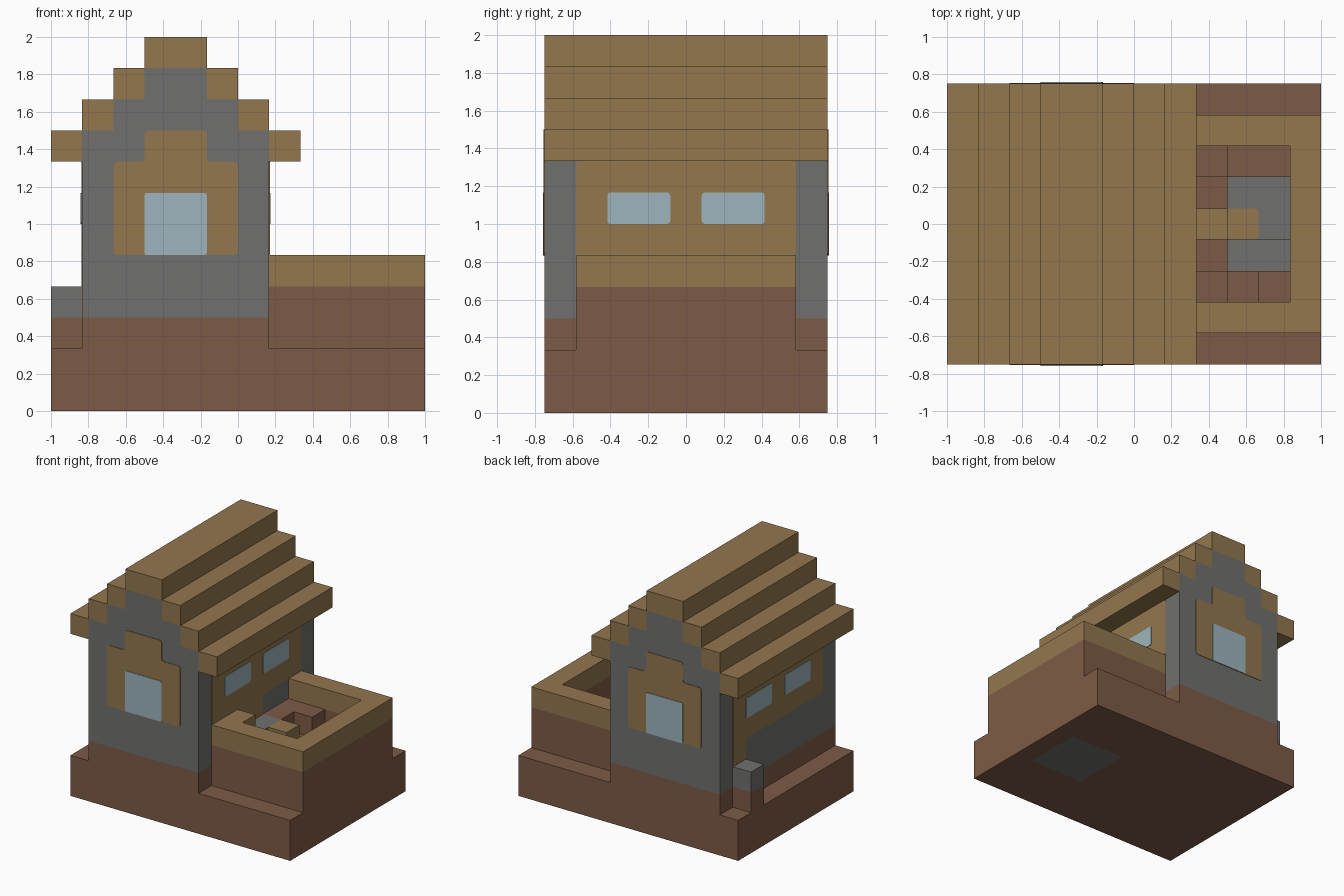
import bpy, bmesh
from mathutils import Vector

cube = bpy.data.objects.get("Cube")
if cube:
    bpy.data.objects.remove(cube, do_unlink=True)

U = 1 / 6                       # one block
ORIGIN = Vector((-1, -0.75, 0))


def material(name, r, g, b):
    m = bpy.data.materials.new(name)
    m.use_nodes = True
    m.diffuse_color = (r, g, b, 1)
    m.node_tree.nodes["Principled BSDF"].inputs["Base Color"].default_value = (r, g, b, 1)
    return m


WOOD = material("tan wood", 0.288, 0.184, 0.076)
STONE = material("grey stone", 0.162, 0.162, 0.156)
EARTH = material("brown earth", 0.205, 0.105, 0.061)
GLASS = material("pale blue glass", 0.337, 0.462, 0.509)


def finish(name, bm, mat):
    bmesh.ops.recalc_face_normals(bm, faces=bm.faces)
    mesh = bpy.data.meshes.new(name)
    bm.to_mesh(mesh)
    bm.free()
    mesh.materials.append(mat)
    ob = bpy.data.objects.new(name, mesh)
    bpy.context.collection.objects.link(ob)
    return ob


def blocks(name, mat, *boxes):
    """Boxes given as x0, x1, y0, y1, z0, z1 in block units."""
    bm = bmesh.new()
    for x0, x1, y0, y1, z0, z1 in boxes:
        lo, hi = Vector((x0, y0, z0)), Vector((x1, y1, z1))
        for v in bmesh.ops.create_cube(bm, size=1)["verts"]:
            v.co = ORIGIN + U * (lo + (hi - lo) * 0.5 + Vector(
                [c * d for c, d in zip(v.co, hi - lo)]))
    return finish(name, bm, mat)


def prism(name, mat, axis, outline, start, depth, rounding=0):
    """Extrude an outline in block units along one axis."""
    bm = bmesh.new()
    verts = []
    for a, b in outline:
        p = [a, b]
        p.insert(axis, start)
        verts.append(bm.verts.new(ORIGIN + U * Vector(p)))
    bm.faces.new(verts)
    if rounding:
        bmesh.ops.bevel(bm, geom=bm.verts[:], offset=rounding, segments=2,
                        profile=0.5, affect='VERTICES')
    step = Vector((0, 0, 0))
    step[axis] = depth
    out = bmesh.ops.extrude_face_region(bm, geom=bm.faces[:])["geom"]
    bmesh.ops.translate(bm, vec=step,
                        verts=[g for g in out if isinstance(g, bmesh.types.BMVert)])
    return finish(name, bm, mat)


def rect(a0, a1, b0, b1):
    return [(a0, b0), (a1, b0), (a1, b1), (a0, b1)]


# Ground slab with a stone-floored pit
blocks("ground_slab", EARTH, (0, 8, 0, 9, 0, 2), (11, 12, 0, 9, 0, 2),
       (8, 11, 0, 3, 0, 2), (8, 11, 6, 9, 0, 2))
blocks("pit_floor", STONE, (8, 11, 3, 6, 0, 1), (9, 11, 4, 6, 1, 2))
prism("pit_landing", WOOD, 2, rect(9, 10, 4, 5), 2, 0.004, 0.02)

# House foundation and stepped stone body
blocks("house_foundation", EARTH, (1, 7, 0, 9, 2, 3))
left = [(1, 3), (1, 9), (2, 9), (2, 10), (3, 10), (3, 11)]
gable = left + [(8 - x, z) for x, z in reversed(left)]
prism("house_body", STONE, 1, gable, 0, 9 * U)

# Stepped roof
for i in range(3):
    for side, x in (("right", i), ("left", 7 - i)):
        blocks(f"roof_step_{side}_{i + 1}", WOOD, (x, x + 1, 0, 9, 8 + i, 9 + i))
blocks("roof_ridge", WOOD, (3, 5, 0, 9, 11, 12))

# Gable panels and windows
panel = [(2, 5), (6, 5), (6, 8), (5, 8), (5, 9), (3, 9), (3, 8), (2, 8)]
for end, y, out in (("front", 0, -1), ("back", 9, 1)):
    prism(f"{end}_panel", WOOD, 1, panel, y, out * 0.004, 0.02)
    prism(f"{end}_window", GLASS, 1, rect(3, 5, 5, 7), y, out * 0.008, 0.012)

# Side wall panels and window pairs
right_panel = [(1, 5), (7, 5), (7, 3), (8, 3), (8, 8), (1, 8)]
left_panel = [(1, 4), (5, 4), (5, 5), (8, 5), (8, 8), (1, 8)]
for side, x, out, shape in (("right", 1, -1, right_panel), ("left", 7, 1, left_panel)):
    prism(f"{side}_wall_panel", WOOD, 0, shape, x, out * 0.004, 0.015)
    for n, y in enumerate((2, 5)):
        prism(f"{side}_window_{n + 1}", GLASS, 0, rect(y, y + 2, 6, 7),
              x, out * 0.008, 0.015)

# Small pillar beside the house
blocks("pillar_base", EARTH, (0, 1, 7, 8, 2, 3))
blocks("pillar_top", STONE, (0, 1, 7, 8, 3, 4))

# Courtyard wall with a wooden rim
ring = [(7, 12, 1, 2), (7, 12, 7, 8), (11, 12, 2, 7), (7, 8, 2, 3)]
blocks("courtyard_wall", EARTH, *[r + (2, 4) for r in ring])
blocks("courtyard_rim", WOOD, *[r + (4, 5) for r in ring])

# Courtyard threshold, ledges and steps down into the pit
blocks("threshold", STONE, (7, 8, 3, 5, 2, 4))
blocks("courtyard_ledge", EARTH, (7, 8, 5, 7, 2, 4), (8, 9, 6, 7, 2, 4))
blocks("wood_step", WOOD, (8, 9, 4, 5, 1, 4))
blocks("pit_steps", EARTH, (9, 11, 6, 7, 2, 3), (8, 9, 5, 6, 1, 3),
       (8, 9, 3, 4, 1, 3), (8, 9, 2, 3, 2, 4), (9, 10, 2, 3, 2, 3))
